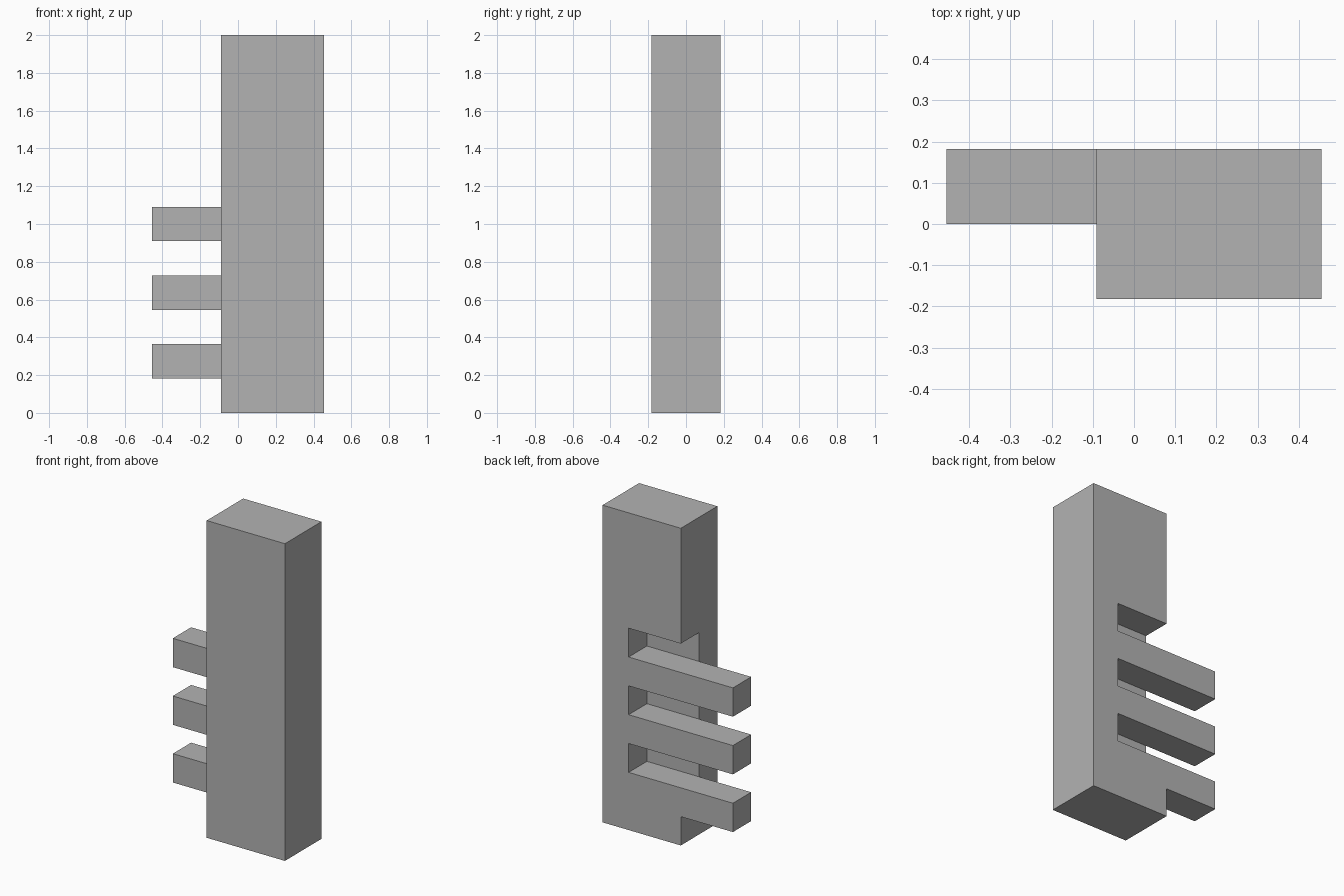
import bpy
import bmesh
from mathutils import Vector

if "Cube" in bpy.data.objects:
    bpy.data.objects.remove(bpy.data.objects["Cube"])

U = 2 / 11  # module: the column is 11 modules tall

grey = bpy.data.materials.new("grey")
grey.diffuse_color = (0.45, 0.45, 0.45, 1)
grey.use_nodes = True
grey.node_tree.nodes["Principled BSDF"].inputs["Base Color"].default_value = grey.diffuse_color


def box(name, lo, hi):
    """Axis-aligned box between two corners given in modules."""
    lo, hi = Vector(lo) * U, Vector(hi) * U
    bm = bmesh.new()
    bmesh.ops.create_cube(bm, size=1)
    for v in bm.verts:
        v.co = (lo + hi) / 2 + v.co * (hi - lo)
    mesh = bpy.data.meshes.new(name)
    bm.to_mesh(mesh)
    bm.free()
    obj = bpy.data.objects.new(name, mesh)
    bpy.context.collection.objects.link(obj)
    return obj


# Full block, from the tooth tips to the far side of the column
column = box("toothed_column", (-2.5, -1, 0), (2.5, 1, 11))
column.data.materials.append(grey)

# Cutters: space beside the column, then a slot above each tooth
cuts = [
    ("front_side_cutter", (-4, -2, -1), (-0.5, 0, 12)),
    ("lower_side_cutter", (-4, -3, -2), (-0.5, 2, 1)),
    ("upper_side_cutter", (-4, -3, 6), (-0.5, 2, 13)),
]
cuts += [(f"slot_cutter_{i + 1}", (-5, 0, z), (1.5, 3, z + 1))
         for i, z in enumerate((2, 4, 6))]

for name, lo, hi in cuts:
    cutter = box(name, lo, hi)
    cutter.hide_render = True
    cutter.hide_set(True)
    mod = column.modifiers.new(name, 'BOOLEAN')
    mod.operation = 'DIFFERENCE'
    mod.solver = 'EXACT'
    mod.object = cutter
